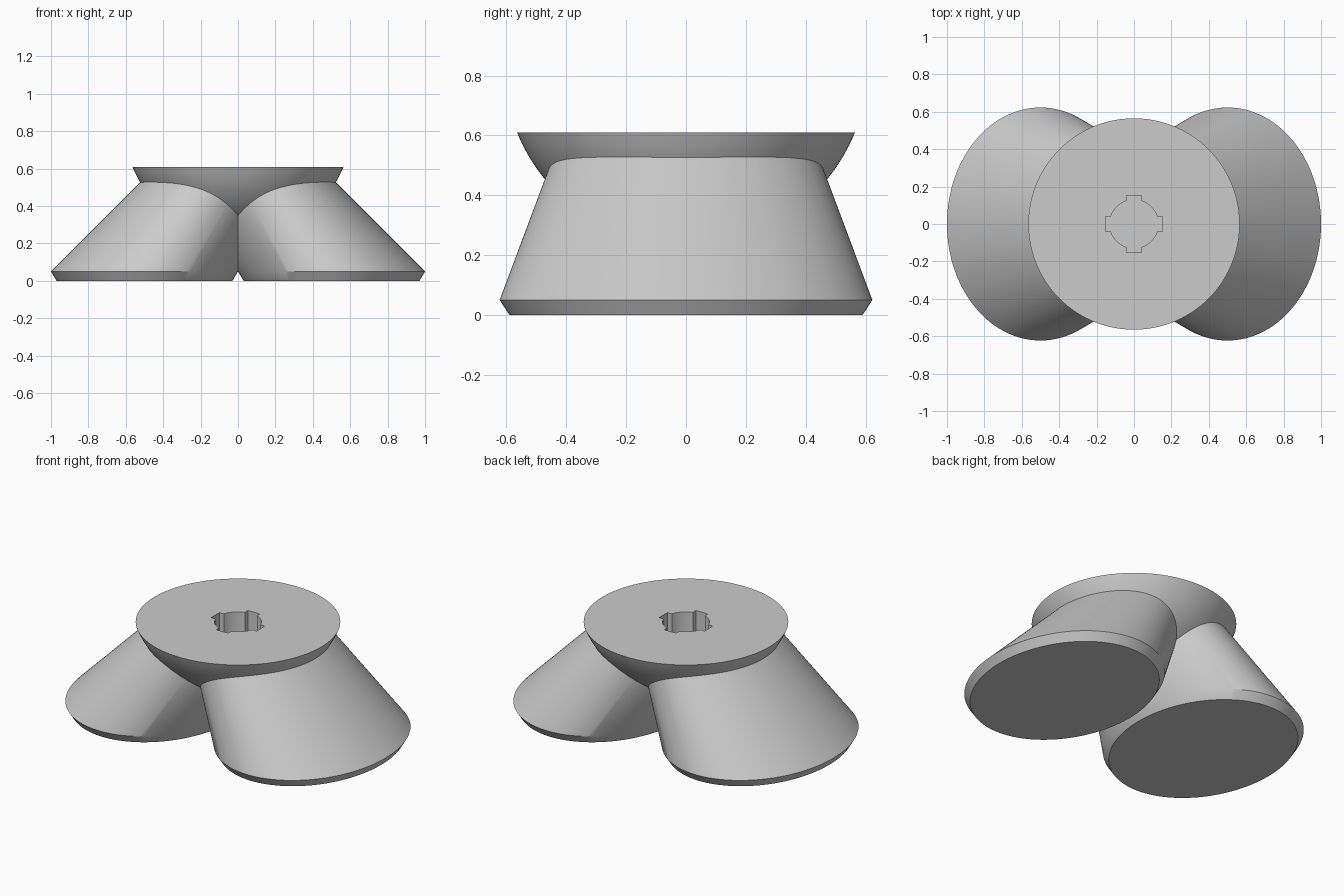
import bpy
import bmesh
import math

if "Cube" in bpy.data.objects:
    bpy.data.objects.remove(bpy.data.objects["Cube"])

SEGMENTS = 128

grey = bpy.data.materials.new("plain grey")
grey.use_nodes = True
grey.diffuse_color = (0.6, 0.6, 0.6, 1)
grey.node_tree.nodes["Principled BSDF"].inputs["Base Color"].default_value = (0.6, 0.6, 0.6, 1)


def loft(name, outlines):
    """Closed solid skinned through equal-length outlines of points."""
    bm = bmesh.new()
    rings = [[bm.verts.new(p) for p in outline] for outline in outlines]
    n = len(rings[0])
    for low, high in zip(rings, rings[1:]):
        for i in range(n):
            j = (i + 1) % n
            bm.faces.new((low[i], low[j], high[j], high[i]))
    bm.faces.new(rings[0][::-1])
    bm.faces.new(rings[-1])
    bmesh.ops.recalc_face_normals(bm, faces=bm.faces)
    mesh = bpy.data.meshes.new(name)
    bm.to_mesh(mesh)
    bm.free()
    mesh.materials.append(grey)
    obj = bpy.data.objects.new(name, mesh)
    bpy.context.collection.objects.link(obj)
    return obj


def ellipse(cx, z, rx, ry):
    step = 2 * math.pi / SEGMENTS
    return [(cx + rx * math.cos((i + 0.5) * step),
             ry * math.sin((i + 0.5) * step), z) for i in range(SEGMENTS)]


def combine(target, other, operation):
    mod = target.modifiers.new(operation.lower(), "BOOLEAN")
    mod.object = other
    mod.operation = operation
    mod.solver = "EXACT"
    bpy.context.view_layer.objects.active = target
    bpy.ops.object.modifier_apply(modifier=mod.name)
    bpy.data.objects.remove(other)


# Bowl-shaped top: a spherical cap with a flat rim
centre_z, radius, top_z = 0.84, 0.61, 0.61
end = math.acos((centre_z - top_z) / radius)
bowl = []
for k in range(1, 25):
    a = end * k / 24
    r = radius * math.sin(a)
    bowl.append(ellipse(0, centre_z - radius * math.cos(a), r, r))
stand = loft("bowl_with_legs", bowl)

# Leaning tapered oval legs with a bevelled foot
for side in (1, -1):
    leg = loft("leg", [
        ellipse(side * 0.5, 0, 0.47, 0.59),
        ellipse(side * 0.5, 0.05, 0.5, 0.623),
        ellipse(side * 0.142, 0.56, 0.348, 0.432),
    ])
    combine(stand, leg, "UNION")

# Keyed socket: round bore with four notches
bore, notch, half = 0.13, 0.153, 0.04
start = math.asin(half / bore)
outline = []
for quarter in range(4):
    turn = quarter * math.pi / 2
    c, s = math.cos(turn), math.sin(turn)
    points = [(notch, -half), (notch, half)]
    for i in range(13):
        a = start + (math.pi / 2 - 2 * start) * i / 12
        points.append((bore * math.cos(a), bore * math.sin(a)))
    outline += [(x * c - y * s, x * s + y * c) for x, y in points]
socket = loft("socket_cutter", [[(x, y, z) for x, y in outline] for z in (0.38, 0.7)])
socket.hide_render = True
combine(stand, socket, "DIFFERENCE")

# Smooth curved walls, crisp edges
bpy.ops.object.select_all(action="DESELECT")
stand.select_set(True)
bpy.context.view_layer.objects.active = stand
bpy.ops.object.shade_smooth_by_angle(angle=math.radians(30))
